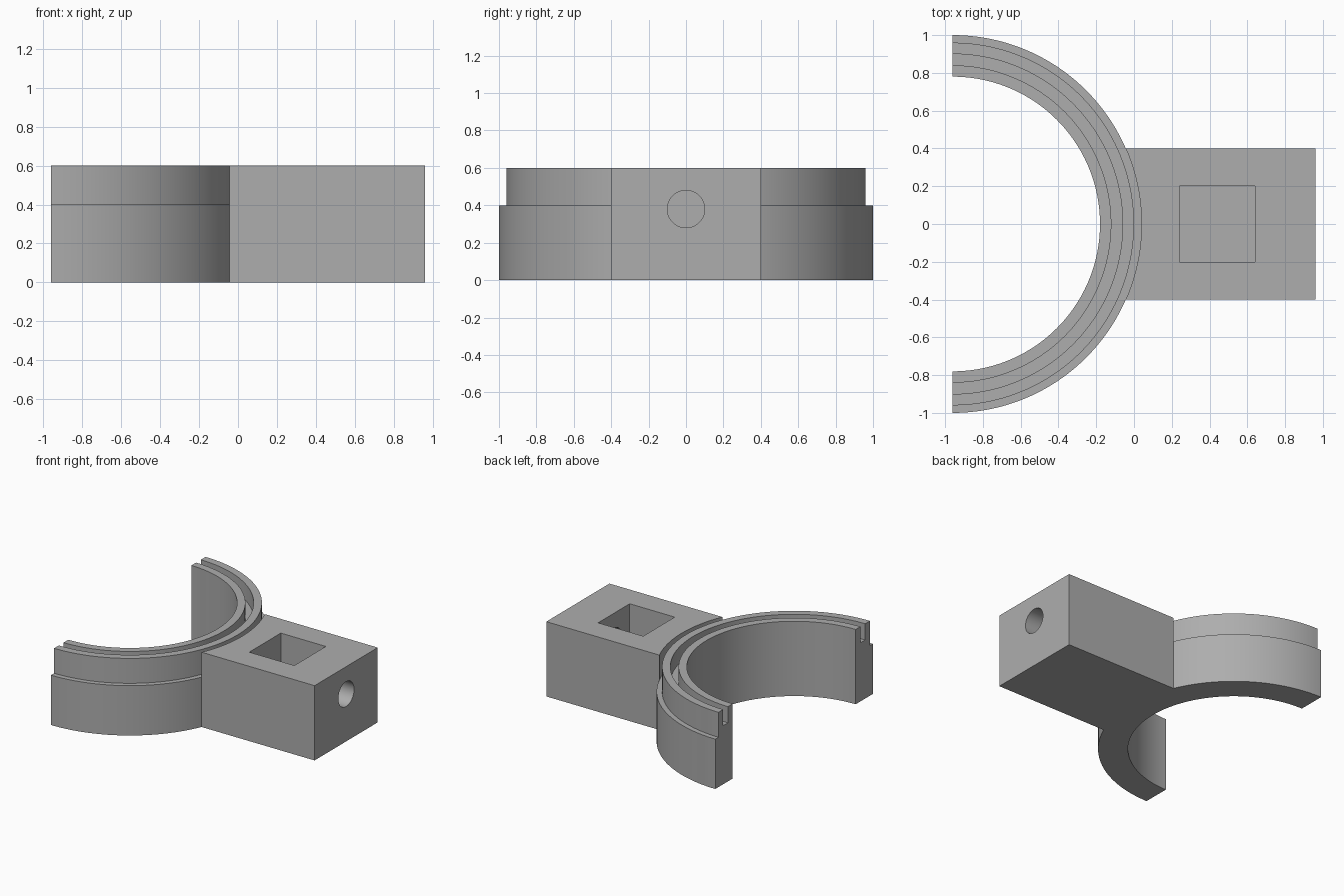
import bpy
import bmesh
from math import cos, sin, pi, asin, radians
from mathutils import Matrix

if "Cube" in bpy.data.objects:
    bpy.data.objects.remove(bpy.data.objects["Cube"])

CX = -0.96           # ring axis
HEIGHT = 0.6
STEPS = 96

grey = bpy.data.materials.new("plain grey")
grey.use_nodes = True
colour = (0.42, 0.42, 0.42, 1)
grey.diffuse_color = colour
grey.node_tree.nodes["Principled BSDF"].inputs["Base Color"].default_value = colour


def make_object(name, bm):
    bmesh.ops.recalc_face_normals(bm, faces=bm.faces)
    mesh = bpy.data.meshes.new(name)
    bm.to_mesh(mesh)
    bm.free()
    mesh.materials.append(grey)
    obj = bpy.data.objects.new(name, mesh)
    bpy.context.collection.objects.link(obj)
    return obj


def cut(target, cutter):
    mod = target.modifiers.new(cutter.name, 'BOOLEAN')
    mod.operation = 'DIFFERENCE'
    mod.solver = 'EXACT'
    mod.object = cutter
    cutter.hide_render = True
    cutter.hide_set(True)


# Half ring: stepped and grooved section swept through half a turn
section = [(0.78, 0), (1.0, 0), (1.0, 0.4), (0.96, 0.4), (0.96, HEIGHT),
           (0.9, HEIGHT), (0.9, 0.47), (0.84, 0.47), (0.84, HEIGHT), (0.78, HEIGHT)]
bm = bmesh.new()
rings = []
for i in range(STEPS + 1):
    a = -pi / 2 + pi * i / STEPS
    rings.append([bm.verts.new((CX + r * cos(a), r * sin(a), z)) for r, z in section])
for a, b in zip(rings, rings[1:]):
    for j in range(len(section)):
        k = (j + 1) % len(section)
        bm.faces.new((a[j], a[k], b[k], b[j]))
bm.faces.new(rings[0])
bm.faces.new(rings[-1])
ring = make_object("half_ring", bm)

# Mounting block, hollowed on one side to meet the ring's outer radius
half = asin(0.4)
arc = [-half + 2 * half * i / 24 for i in range(25)]
outline = [(CX + cos(a), sin(a)) for a in arc] + [(0.96, 0.4), (0.96, -0.4)]
bm = bmesh.new()
base = bm.faces.new([bm.verts.new((x, y, 0)) for x, y in outline])
top = bmesh.ops.extrude_face_region(bm, geom=[base])["geom"]
bmesh.ops.translate(bm, vec=(0, 0, HEIGHT),
                    verts=[v for v in top if isinstance(v, bmesh.types.BMVert)])
block = make_object("mounting_block", bm)

# Square pocket in the top
bm = bmesh.new()
bmesh.ops.create_cube(bm, size=0.4, matrix=Matrix.Translation((0.44, 0, 0.4)) @ Matrix.Diagonal((1, 1, 1.01, 1)))
cut(block, make_object("pocket_cutter", bm))

# Round screw hole from the end face into the pocket
bm = bmesh.new()
bmesh.ops.create_cone(bm, cap_ends=True, segments=48, radius1=0.1, radius2=0.1, depth=0.5,
                      matrix=Matrix.Translation((0.8, 0, 0.38)) @ Matrix.Rotation(pi / 2, 4, 'Y'))
cut(block, make_object("hole_cutter", bm))

for obj in (ring, block):
    bpy.ops.object.select_all(action='DESELECT')
    obj.select_set(True)
    bpy.context.view_layer.objects.active = obj
    for mod in list(obj.modifiers):
        bpy.ops.object.modifier_apply(modifier=mod.name)
    bpy.ops.object.shade_smooth_by_angle(angle=radians(30))

for obj in list(bpy.data.objects):
    if obj.name.endswith("_cutter"):
        bpy.data.objects.remove(obj)
